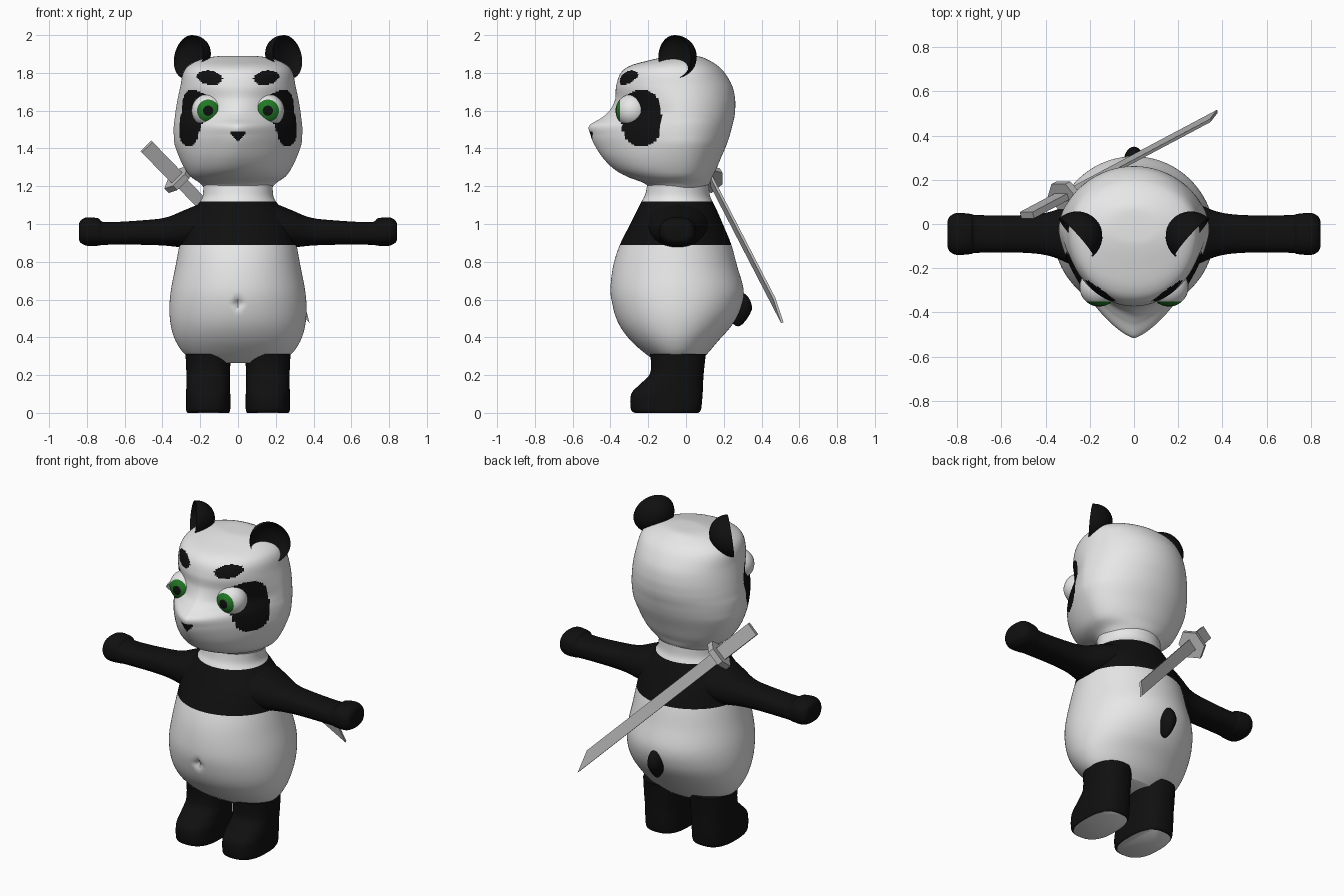
import bpy, bmesh, math
from mathutils import Matrix, Vector

if "Cube" in bpy.data.objects:
    bpy.data.objects.remove(bpy.data.objects["Cube"])


def mat(name, r, g, b):
    m = bpy.data.materials.new(name)
    m.diffuse_color = (r, g, b, 1)
    m.use_nodes = True
    m.node_tree.nodes["Principled BSDF"].inputs["Base Color"].default_value = m.diffuse_color
    return m


WHITE = mat("white fur", 0.8, 0.8, 0.8)
BLACK = mat("black fur", 0.005, 0.005, 0.005)
GREEN = mat("green iris", 0.015, 0.19, 0.018)
STEEL = mat("grey steel", 0.48, 0.48, 0.48)


def finish(name, bm, mats, rule=None, smooth=50):
    bmesh.ops.recalc_face_normals(bm, faces=bm.faces)
    if rule:
        for f in bm.faces:
            f.material_index = rule(f.calc_center_median(), f.normal)
    me = bpy.data.meshes.new(name)
    bm.to_mesh(me)
    bm.free()
    for m in mats:
        me.materials.append(m)
    ob = bpy.data.objects.new(name, me)
    bpy.context.collection.objects.link(ob)
    if smooth:
        bpy.ops.object.select_all(action='DESELECT')
        ob.select_set(True)
        bpy.context.view_layer.objects.active = ob
        bpy.ops.object.shade_smooth_by_angle(angle=math.radians(smooth))
    return ob


def spline(rows, steps):
    """Catmull-Rom through the section rows."""
    out = []
    for i in range(len(rows) - 1):
        a, b, c, d = (rows[max(0, min(len(rows) - 1, i + k))] for k in (-1, 0, 1, 2))
        for s in range(steps):
            t = s / steps
            out.append([q + 0.5 * t * (r - p + t * (2 * p - 5 * q + 4 * r - w + t * (3 * (q - r) + w - p)))
                        for p, q, r, w in zip(a, b, c, d)])
    out.append(list(rows[-1]))
    return out


def loft(rows, place, steps=6, segs=48, mid=None):
    """Rows: position, half width, low, high, superellipse power of the low side."""
    bm = bmesh.new()
    rings = []
    for t, w, lo, hi, p in spline(rows, steps):
        m = (lo + hi) / 2 if mid is None else mid
        ring = []
        for k in range(segs):
            a = 2 * math.pi * k / segs
            c, s = math.cos(a), math.sin(a)
            e = 2 / p if (s < 0 or mid is None) else 1
            u = w * math.copysign(abs(c) ** e, c)
            v = m + (hi - m if s > 0 else m - lo) * math.copysign(abs(s) ** e, s)
            ring.append(bm.verts.new(place(u, v, t)))
        rings.append(ring)
    for r0, r1 in zip(rings, rings[1:]):
        for k in range(segs):
            n = (k + 1) % segs
            bm.faces.new((r0[k], r0[n], r1[n], r1[k]))
    bm.faces.new(rings[0])
    bm.faces.new(rings[-1])
    return bm


# Torso with dark shoulder band and a small navel dent
body_rows = [(.265, .2, -.14, .06, 2), (.31, .28, -.21, .11, 2), (.38, .33, -.29, .17, 2),
             (.46, .355, -.35, .24, 2), (.55, .363, -.385, .29, 2), (.65, .355, -.4, .305, 2),
             (.78, .33, -.385, .27, 2), (.89, .31, -.35, .24, 2), (1.0, .29, -.295, .195, 2),
             (1.08, .235, -.255, .16, 2), (1.12, .2, -.235, .14, 2), (1.16, .185, -.215, .125, 2),
             (1.24, .185, -.2, .12, 2)]


def body_place(u, v, t):
    dent = 1 - abs(u) / .035 - abs(t - .58) / .05
    return (u, v + (.03 * dent if dent > 0 and v < 0 else 0), t)


finish("torso", loft(body_rows, body_place, 8, 128, -.05), [WHITE, BLACK],
       lambda c, n: int(.89 < c.z < 1.12))

# Head with painted eye patches, brows and nose
head_rows = [(1.18, .17, -.19, .1, 2), (1.215, .2, -.22, .125, 2), (1.25, .25, -.31, .14, 1.9),
             (1.29, .28, -.38, .16, 1.8), (1.35, .31, -.44, .185, 1.65), (1.42, .335, -.485, .215, 1.5),
             (1.47, .34, -.505, .232, 1.45), (1.52, .34, -.512, .245, 1.4), (1.56, .335, -.45, .255, 1.45),
             (1.6, .33, -.405, .26, 1.5), (1.66, .32, -.375, .26, 1.75), (1.73, .305, -.37, .245, 2),
             (1.8, .29, -.345, .205, 2.1), (1.84, .26, -.29, .165, 2.1), (1.87, .2, -.18, .115, 2),
             (1.887, .12, -.1, .07, 2), (1.89, .04, -.06, 0, 2)]


def face_paint(c, n):
    x, y, z = abs(c.x), c.y, c.z
    patch = (abs(y + .235) / .105) ** 2.5 + (abs(z - 1.56) / .148) ** 2.5 < 1
    brow = y < -.1 and ((x - .15) / .068) ** 2 + ((z - 1.775 - .1 * (x - .15)) / .037) ** 2 < 1
    nose = y < -.4 and z < 1.492 and x < .04 * (z - 1.437) / .04 and x < .036
    return int(patch or brow or nose)


finish("head", loft(head_rows, lambda u, v, t: (u, v, t), 10, 176, -.03), [WHITE, BLACK], face_paint)

leg_rows = [(0, .11, -.27, .065, 2.6), (.02, .117, -.292, .08, 2.6), (.1, .117, -.29, .088, 2.6),
            (.15, .115, -.245, .09, 2.5), (.2, .115, -.195, .093, 2.4), (.25, .117, -.185, .098, 2.3),
            (.312, .12, -.19, .105, 2.2)]
arm_rows = [(.12, .17, .885, 1.11, 2), (.2, .165, .88, 1.105, 2), (.28, .14, .875, 1.075, 2.1),
            (.38, .1, .885, 1.035, 2.3), (.5, .085, .89, 1.02, 2.4), (.7, .085, .89, 1.01, 2.4),
            (.74, .091, .885, 1.03, 2.4), (.8, .095, .885, 1.035, 2.4), (.832, .08, .9, 1.02, 2.4),
            (.842, .06, .915, 1.0, 2.4)]


def eye_paint(c, n):
    d = math.degrees(math.acos(max(-1, min(1, (-.285 - c.y) / .088))))
    return 2 if d < 18 else 1 if d < 43 else 0


for side, s in (("left", -1), ("right", 1)):
    # Legs with pale soles
    finish(side + "_leg", loft(leg_rows, lambda u, v, t: (s * (.158 + u), v, max(t, 0))), [BLACK, WHITE],
           lambda c, n: int(n.z < -.9 and c.z < .005))
    # Arms with rounded paws
    finish(side + "_arm", loft(arm_rows, lambda u, v, t: (s * t, u - .045, v)), [BLACK])
    # Eyeballs, rings aligned to the gaze direction
    bm = bmesh.new()
    bmesh.ops.create_uvsphere(bm, u_segments=32, v_segments=30, radius=.088,
                              matrix=Matrix.Translation((s * .158, -.285, 1.6)) @ Matrix.Rotation(math.pi / 2, 4, 'X'))
    finish(side + "_eye", bm, [WHITE, GREEN, BLACK], eye_paint)
    # Ears: hollow half shells opening outward and forward
    bm = bmesh.new()
    bmesh.ops.create_uvsphere(bm, u_segments=32, v_segments=20, radius=1)
    for v in bm.verts:
        a, b, h = v.co
        a, b, h = a * .115, (b if b > 0 else -b * .55) * .12, h * .115
        v.co = (s * (.262 + .66 * a - .75 * b - .15 * h), -.06 + .75 * a + .66 * b, 1.885 + h)
    finish(side + "_ear", bm, [BLACK])

# Tail stub, tapering downward
bm = bmesh.new()
bmesh.ops.create_uvsphere(bm, u_segments=20, v_segments=12, radius=1)
for v in bm.verts:
    k = 1 if v.co.z > 0 else 1 + .4 * v.co.z
    v.co = (v.co.x * .048 * k, .275 + v.co.y * .075 * k, .55 + v.co.z * .092)
finish("tail", bm, [BLACK])

# Sword slung across the back
origin = Vector((-.484, .04, 1.41))
axis = Vector((.885, .47, -.91)).normalized()
wide = Vector((.91, 0, .885)).normalized()
thick = axis.cross(wide)


def sword_part(name, pts, depth, flat):
    """Extrude a profile; flat profiles use (along, wide), others (wide, thick)."""
    bm = bmesh.new()
    if flat:
        vs = [bm.verts.new(origin + axis * a + wide * b - thick * depth / 2) for a, b in pts]
        push = thick * depth
    else:
        vs = [bm.verts.new(origin + axis * .24 + wide * a + thick * b) for a, b in pts]
        push = axis * depth
    face = bm.faces.new(vs)
    ext = bmesh.ops.extrude_face_region(bm, geom=[face], use_keep_orig=True)
    bmesh.ops.translate(bm, vec=push, verts=[g for g in ext["geom"] if isinstance(g, bmesh.types.BMVert)])
    finish(name, bm, [STEEL], smooth=0)


sword_part("sword_blade", [(.26, -.033), (1.353, -.033), (1.23, .033), (.26, .033)], .014, True)
sword_part("sword_handle", [(0, -.04), (.25, -.04), (.25, .04), (0, .04)], .03, True)
sword_part("sword_guard", [(.088 * math.cos(i * math.pi / 3), .07 * math.sin(i * math.pi / 3))
                           for i in range(6)], .035, False)
